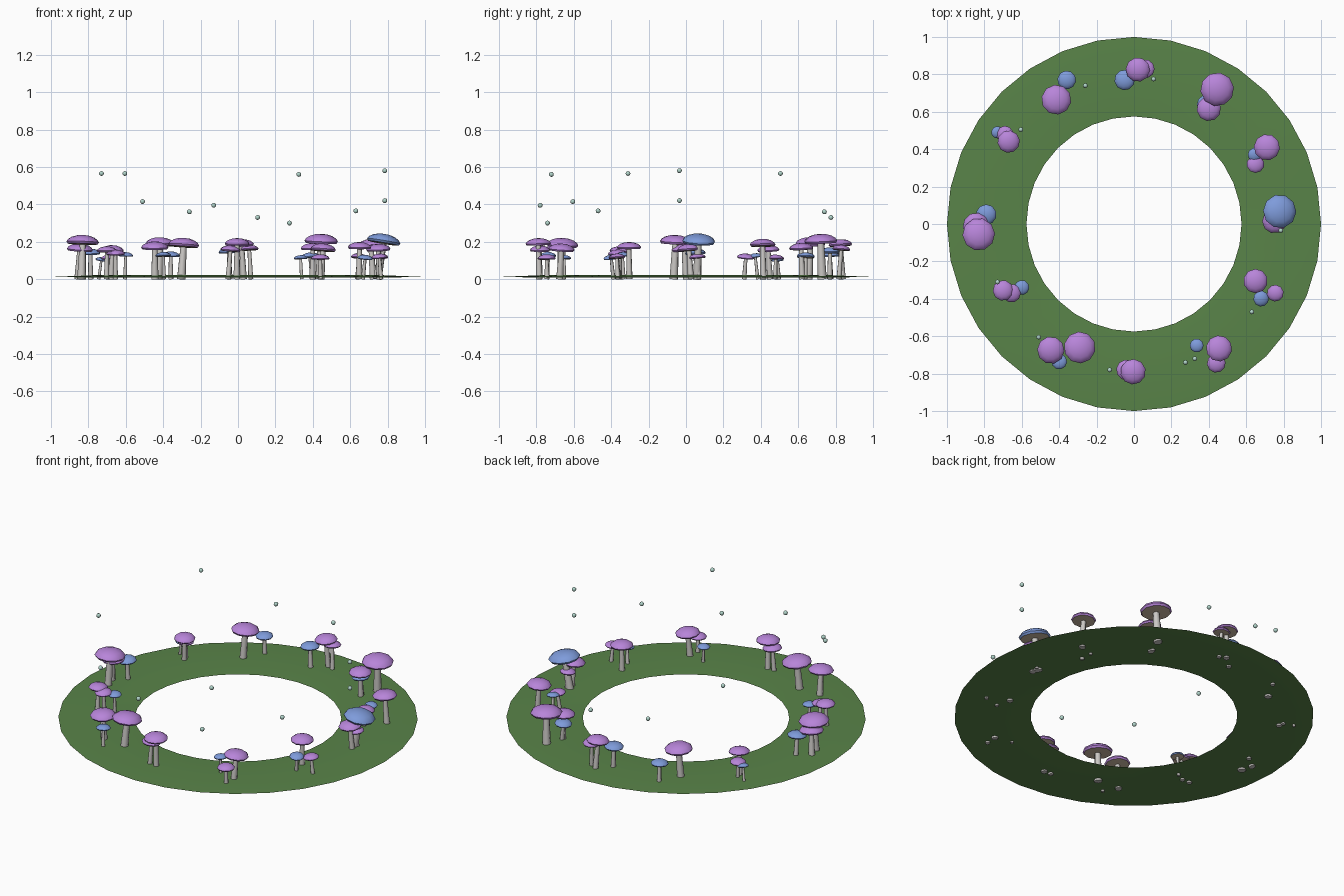
import bpy
import bmesh
import math
import random
from mathutils import Matrix, Vector

cube = bpy.data.objects.get("Cube")
if cube:
    bpy.data.objects.remove(cube, do_unlink=True)

random.seed(4)


def make_material(name, red, green, blue):
    color = (red, green, blue, 1.0)
    material = bpy.data.materials.new(name)
    material.use_nodes = True
    material.diffuse_color = color
    material.node_tree.nodes["Principled BSDF"].inputs["Base Color"].default_value = color
    return material


GRASS = make_material("grass green", 0.1, 0.23, 0.066)
PURPLE = make_material("cap purple", 0.48, 0.235, 0.7)
BLUE = make_material("cap blue", 0.21, 0.33, 0.71)
GILLS = make_material("gill cream", 0.6, 0.49, 0.37)
STEM = make_material("stem grey", 0.6, 0.58, 0.56)
GLOW = make_material("firefly pale teal", 0.45, 0.67, 0.6)


def lathe(name, profile, sides, materials, closed=False):
    """Spin a profile of (radius, height) points around the z axis."""
    bm = bmesh.new()
    verts = [bm.verts.new((radius, 0, height)) for radius, height in profile]
    pairs = list(zip(verts, verts[1:]))
    if closed:
        pairs.append((verts[-1], verts[0]))
    edges = [bm.edges.new(pair) for pair in pairs]
    bmesh.ops.spin(bm, geom=verts + edges, cent=(0, 0, 0), axis=(0, 0, 1),
                   angle=math.tau, steps=sides, use_duplicate=False)
    bmesh.ops.remove_doubles(bm, verts=bm.verts, dist=0.0001)
    bmesh.ops.recalc_face_normals(bm, faces=bm.faces)
    mesh = bpy.data.meshes.new(name)
    bm.to_mesh(mesh)
    bm.free()
    for material in materials:
        mesh.materials.append(material)
    obj = bpy.data.objects.new(name, mesh)
    bpy.context.collection.objects.link(obj)
    return obj


def smooth(obj, degrees):
    bpy.ops.object.select_all(action="DESELECT")
    obj.select_set(True)
    bpy.context.view_layer.objects.active = obj
    bpy.ops.object.shade_smooth_by_angle(angle=math.radians(degrees))


# Flat grassy ring, slightly raised along its middle
ring = lathe("grass_ring", [(0.575, 0.013), (0.78, 0.021), (1.0, 0.012), (0.78, 0.009)],
             32, [GRASS], closed=True)
smooth(ring, 20)

# Unit mushroom cap: shallow dome with a flat gilled underside
CAP_PROFILE = [(0, 0.36), (0.36, 0.33), (0.68, 0.23), (0.9, 0.09),
               (1, -0.07), (0.92, -0.2), (0, -0.24)]


def mushroom(kind, material, x, y, z, size, lean):
    base = Vector((x - lean[0], y - lean[1], 0))
    top = Vector((x, y, z))
    axis = top - base
    turn = axis.to_track_quat("Z", "Y").to_matrix().to_4x4()

    cap = lathe(kind + "_cap", CAP_PROFILE, 10, [material, GILLS])
    for face in cap.data.polygons:
        if face.normal.z < -0.9:
            face.material_index = 1
    smooth(cap, 50)
    cap.matrix_world = Matrix.Translation(top) @ turn @ Matrix.Scale(size, 4)

    length = axis.length
    stem = lathe(kind + "_stem", [(0, 0), (size * 0.27, 0), (size * 0.19, length), (0, length)],
                 8, [STEM])
    smooth(stem, 60)
    stem.matrix_world = Matrix.Translation(base) @ turn


# Mushrooms: cap x, y, z and radius
PURPLE_SPOTS = [
    (0.75, 0.015, 0.165, 0.065), (0.76, 0.06, 0.12, 0.045),
    (0.71, 0.41, 0.19, 0.07), (0.65, 0.32, 0.12, 0.047),
    (0.445, 0.72, 0.21, 0.09), (0.4, 0.615, 0.17, 0.065),
    (0.02, 0.825, 0.19, 0.065), (0.06, 0.83, 0.165, 0.05),
    (-0.415, 0.665, 0.195, 0.08),
    (-0.67, 0.44, 0.16, 0.06), (-0.69, 0.48, 0.115, 0.045),
    (-0.83, -0.055, 0.205, 0.087), (-0.845, -0.01, 0.165, 0.07),
    (-0.7, -0.355, 0.155, 0.055), (-0.655, -0.37, 0.14, 0.05),
    (-0.445, -0.675, 0.175, 0.073), (-0.29, -0.66, 0.19, 0.085),
    (-0.005, -0.79, 0.195, 0.068), (-0.04, -0.78, 0.16, 0.055),
    (0.455, -0.665, 0.165, 0.07), (0.44, -0.745, 0.115, 0.05),
    (0.65, -0.305, 0.175, 0.065), (0.755, -0.37, 0.12, 0.045),
]
BLUE_SPOTS = [
    (0.645, 0.37, 0.125, 0.037), (0.385, 0.64, 0.125, 0.05),
    (-0.05, 0.77, 0.15, 0.055), (-0.36, 0.77, 0.13, 0.05),
    (-0.73, 0.49, 0.105, 0.033), (-0.79, 0.05, 0.143, 0.055),
    (-0.6, -0.34, 0.13, 0.04), (-0.4, -0.735, 0.13, 0.042),
    (0.335, -0.65, 0.115, 0.037), (0.68, -0.4, 0.115, 0.042),
]
for kind, material, spots in (("purple_mushroom", PURPLE, PURPLE_SPOTS),
                              ("blue_mushroom", BLUE, BLUE_SPOTS)):
    for x, y, z, size in spots:
        lean = (random.uniform(-0.015, 0.015), random.uniform(-0.015, 0.015))
        mushroom(kind, material, x, y, z, size, lean)
mushroom("large_blue_mushroom", BLUE, 0.78, 0.068, 0.21, 0.09, (0.035, 0.01))

# Fireflies hovering above the ring
FIREFLIES = [
    (-0.73, -0.31, 0.565), (-0.605, 0.505, 0.565), (-0.51, -0.605, 0.415),
    (-0.26, 0.74, 0.36), (-0.13, -0.78, 0.395), (0.105, 0.775, 0.33),
    (0.275, -0.74, 0.3), (0.325, -0.72, 0.56), (0.63, -0.47, 0.365),
    (0.785, -0.035, 0.58), (0.785, -0.035, 0.42),
]
for spot in FIREFLIES:
    bpy.ops.mesh.primitive_uv_sphere_add(segments=8, ring_count=6, radius=0.013, location=spot)
    firefly = bpy.context.object
    firefly.name = "firefly"
    firefly.data.materials.append(GLOW)
    smooth(firefly, 60)
